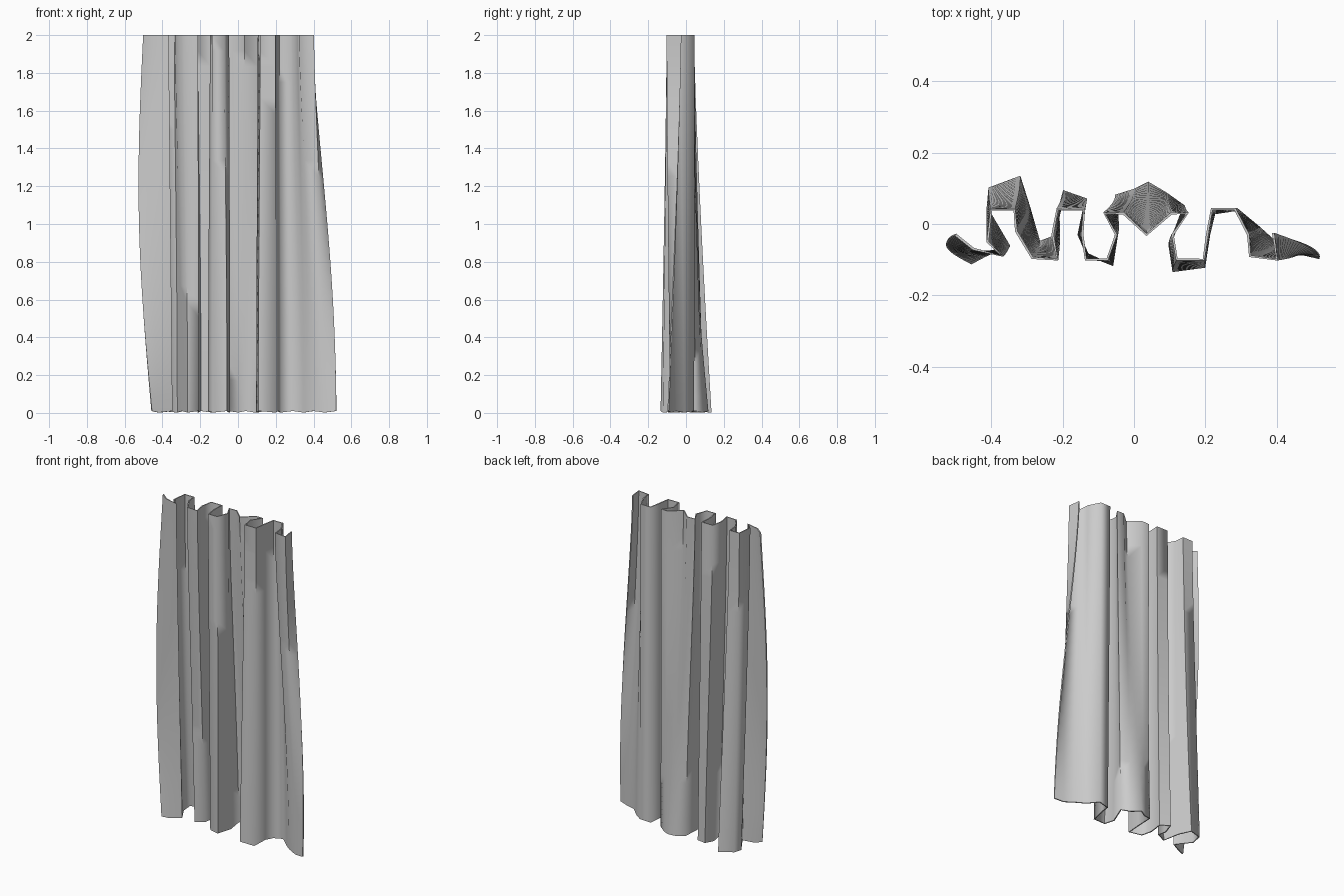
import bpy, bmesh, math

if "Cube" in bpy.data.objects:
    bpy.data.objects.remove(bpy.data.objects["Cube"])

# Pleat outline at the rail (x, y), left to right
top = [(-.50, -.03), (-.45, -.07), (-.37, -.09), (-.41, -.05), (-.40, .04), (-.335, .04),
       (-.33, -.02), (-.285, -.095), (-.215, -.10), (-.228, -.03), (-.215, .04), (-.14, .04),
       (-.145, -.03), (-.135, -.10), (-.075, -.10), (-.05, -.03), (-.083, .03), (-.03, .03),
       (.035, -.03), (.105, .03), (.15, .03), (.108, -.03), (.12, -.10), (.195, -.10),
       (.205, -.03), (.218, .042), (.283, .042), (.32, -.03), (.325, -.09), (.40, -.10), (.39, -.025)]
# The same points at the hem
hem = [(-.457, -.11), (-.42, -.09), (-.35, -.06), (-.41, .04), (-.405, .10), (-.32, .132),
       (-.295, .05), (-.265, -.05), (-.21, -.03), (-.212, .03), (-.197, .092), (-.135, .07),
       (-.155, -.03), (-.13, -.085), (-.06, -.115), (-.045, -.01), (-.05, .08), (0, .095),
       (.04, .115), (.09, .085), (.14, .05), (.10, -.06), (.11, -.132), (.197, -.12),
       (.21, -.03), (.225, .03), (.29, .04), (.35, -.01), (.40, -.055), (.46, -.08), (.52, -.095)]
ROWS = 24


def drape(i, t):
    """Point of fold i at fraction t of the drop."""
    (x0, y0), (x1, y1) = top[i], hem[i]
    sx = math.sin(t * math.pi / 2) ** 1.4
    x = x0 + (x1 - x0) * (sx if i > 2 else t)
    # the left border bulges outward halfway down
    if i < 2:
        x -= .045 * (1 - i * .5) * math.sin(math.pi * t)
    z = 2 - t * 1.99 - .008 * t * (i % 2)
    return x, y0 + (y1 - y0) * t ** 1.3, z


# Curtain cloth
bm = bmesh.new()
grid = [[bm.verts.new(drape(i, r / ROWS)) for i in range(len(top))] for r in range(ROWS + 1)]
for a, b in zip(grid, grid[1:]):
    for i in range(len(top) - 1):
        bm.faces.new((a[i], b[i], b[i + 1], a[i + 1]))
mesh = bpy.data.meshes.new("curtain")
bm.to_mesh(mesh)
bm.free()
curtain = bpy.data.objects.new("curtain", mesh)
bpy.context.collection.objects.link(curtain)

# Cloth thickness
solid = curtain.modifiers.new("thickness", 'SOLIDIFY')
solid.thickness = .007
solid.offset = 0

bpy.context.view_layer.objects.active = curtain
curtain.select_set(True)
bpy.ops.object.modifier_apply(modifier="thickness")
bpy.ops.object.shade_smooth_by_angle(angle=math.radians(80))
